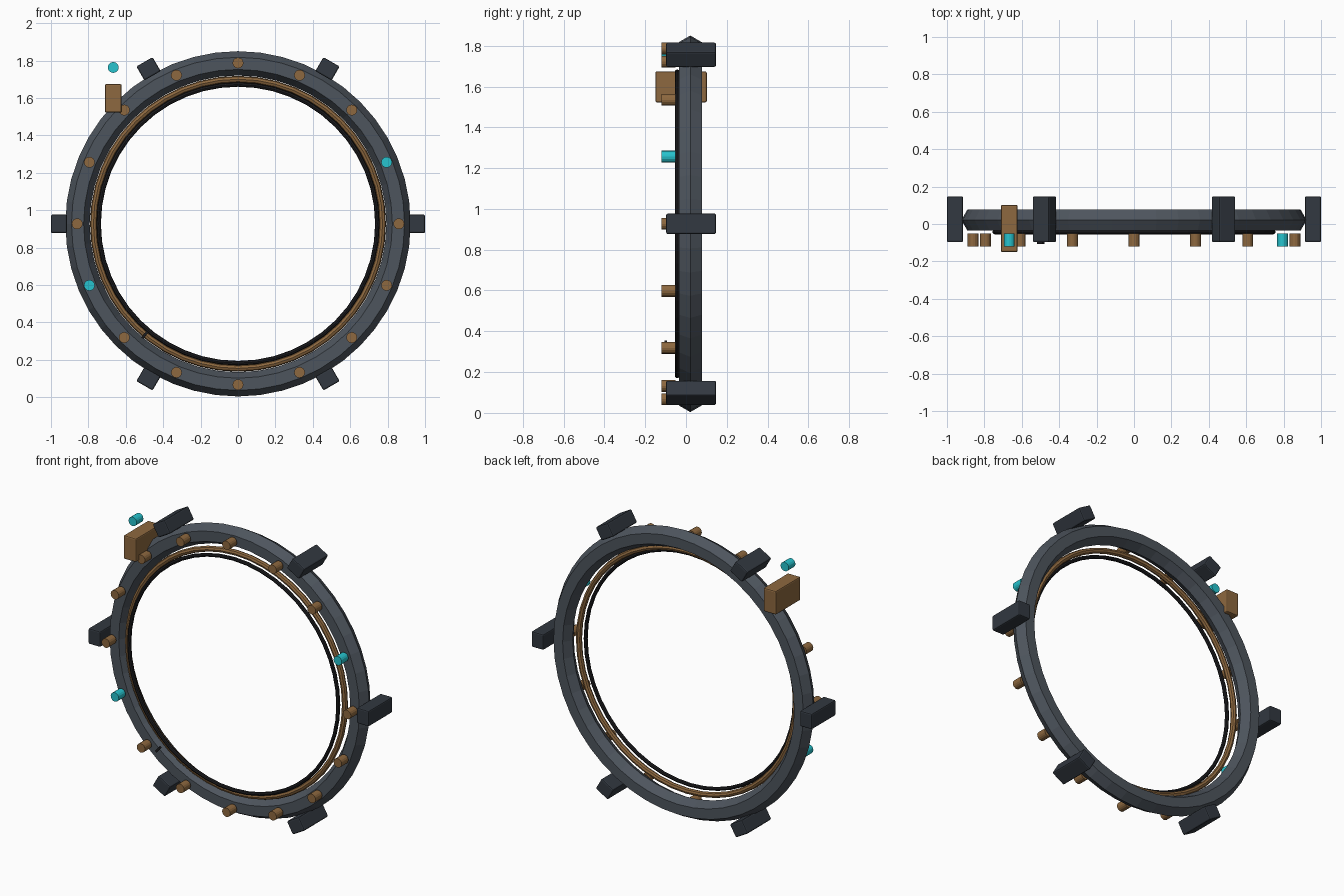
import bpy, math
from mathutils import Matrix

if "Cube" in bpy.data.objects:
    bpy.data.objects.remove(bpy.data.objects["Cube"])

CZ, CY = 0.927, 0.021


def mat(name, col):
    m = bpy.data.materials.new(name)
    m.diffuse_color = (*col, 1)
    m.use_nodes = True
    m.node_tree.nodes["Principled BSDF"].inputs["Base Color"].default_value = m.diffuse_color
    return m


STEEL = mat("steel", (0.075, 0.09, 0.11))
DARK = mat("dark_steel", (0.032, 0.04, 0.052))
BLACK = mat("black", (0.012, 0.012, 0.014))
BRONZE = mat("bronze", (0.27, 0.14, 0.05))
CYAN = mat("cyan_glow", (0.02, 0.55, 0.62))


def finish(name, m):
    o = bpy.context.object
    o.name = name
    o.data.materials.append(m)
    return o


def ring(name, R, r, y, sides, m, seg=48):
    bpy.ops.mesh.primitive_torus_add(major_radius=R, minor_radius=r, major_segments=seg,
                                     minor_segments=sides, location=(0, y, CZ),
                                     rotation=(math.pi / 2, 0, 0))
    return finish(name, m)


def box(name, loc, size, m, angle=0, bevel=0.0):
    bpy.ops.mesh.primitive_cube_add(size=1, location=loc, rotation=(0, -angle, 0))
    o = finish(name, m)
    o.data.transform(Matrix.Diagonal((*size, 1)))
    if bevel:
        b = o.modifiers.new("bevel", 'BEVEL')
        b.width, b.segments = bevel, 2
    return o


def peg(name, x, z, m):
    bpy.ops.mesh.primitive_cylinder_add(vertices=16, radius=0.029, depth=0.068,
                                        location=(x, -0.086, z), rotation=(math.pi / 2, 0, 0))
    return finish(name, m)


def polar(R, a):
    return R * math.cos(a), CZ + R * math.sin(a)


# Main hexagonal-section frame and the two inner rings
ring("outer_frame", 0.858, 0.065, CY, 6, STEEL)
ring("inner_bronze_ring", 0.773, 0.018, -0.015, 8, BRONZE)
ring("inner_black_seal", 0.745, 0.012, -0.043, 8, BLACK)

# Clamp blocks around the rim
for i in range(6):
    a = math.radians(60 * i)
    x, z = polar(0.957, a)
    box(f"clamp_{i}", (x, 0.025, z), (0.086, 0.245, 0.1), DARK, a, 0.008)

# Front studs, two of them lit
for i in range(16):
    x, z = polar(0.86, math.radians(22.5 * i))
    peg(f"stud_{i}", x, z, CYAN if i in (1, 9) else BRONZE)

# Control box with its indicator light
box("control_box", (-0.667, -0.024, 1.598), (0.09, 0.252, 0.152), BRONZE, 0, 0.008)
peg("indicator_light", -0.667, 1.763, CYAN)

# Small pointer mark at the lower left
a = math.radians(230)
x, z = polar(0.775, a)
box("pointer_mark", (x, -0.1, z), (0.045, 0.012, 0.014), BLACK, a)
